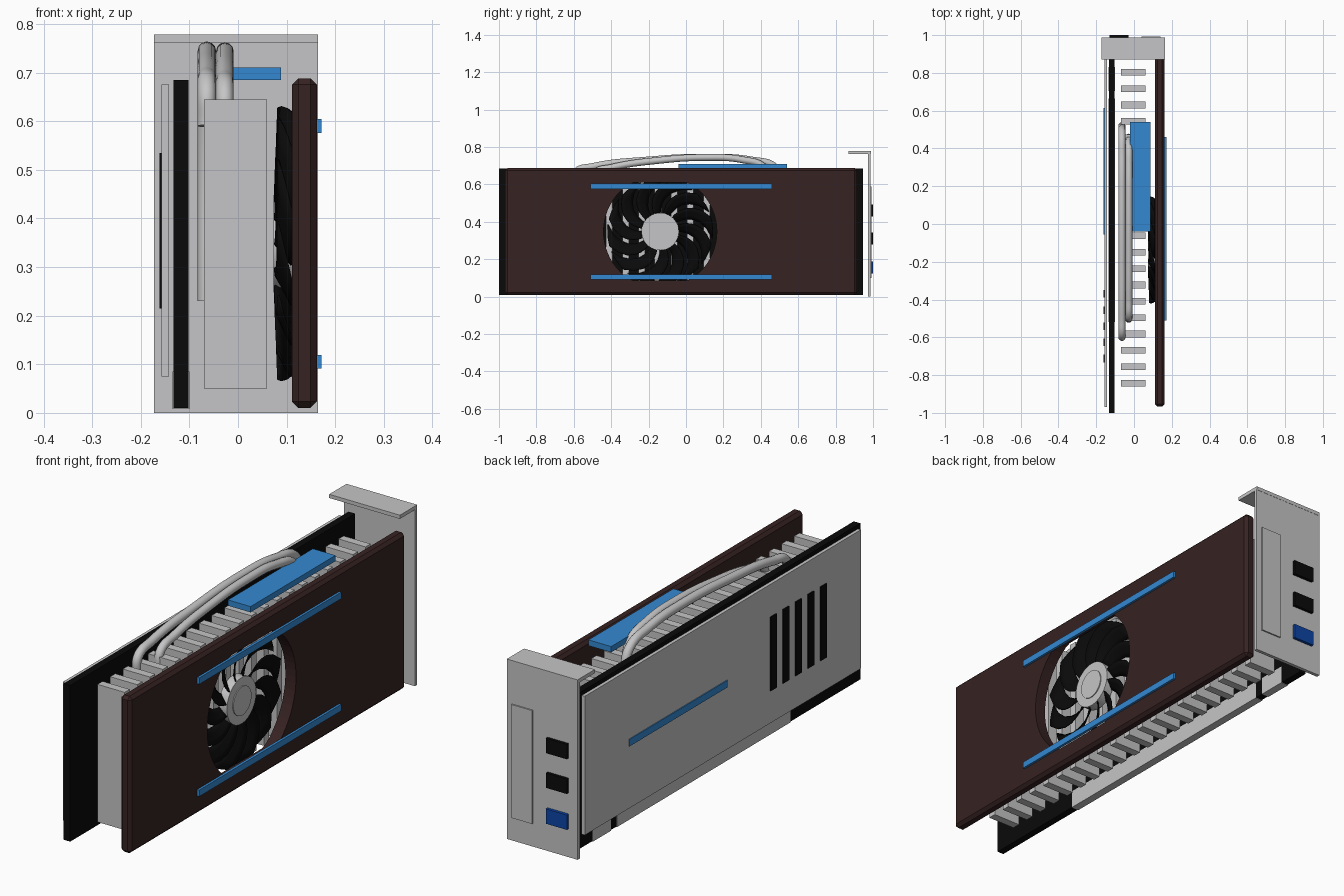
import bpy, bmesh
from math import sin, cos, radians, tau
from mathutils import Vector

cube = bpy.data.objects.get("Cube")
if cube:
    bpy.data.objects.remove(cube, do_unlink=True)


def material(name, r, g, b):
    m = bpy.data.materials.new(name)
    m.use_nodes = True
    m.diffuse_color = (r, g, b, 1)
    m.node_tree.nodes["Principled BSDF"].inputs["Base Color"].default_value = (r, g, b, 1)
    return m


GREY = material("light grey metal", 0.56, 0.56, 0.57)
BLACK = material("black", 0.003, 0.003, 0.003)
BROWN = material("dark brown", 0.038, 0.016, 0.016)
BLUE = material("bright blue", 0.034, 0.25, 0.64)
NAVY = material("port blue", 0.004, 0.06, 0.38)


def finish(name, bm, mat):
    bmesh.ops.recalc_face_normals(bm, faces=bm.faces)
    me = bpy.data.meshes.new(name)
    bm.to_mesh(me)
    bm.free()
    me.materials.append(mat)
    ob = bpy.data.objects.new(name, me)
    bpy.context.collection.objects.link(ob)
    return ob


def add_box(bm, xs, ys, zs):
    lo, hi = Vector((xs[0], ys[0], zs[0])), Vector((xs[1], ys[1], zs[1]))
    verts = bmesh.ops.create_cube(bm, size=1)["verts"]
    for v in verts:
        v.co = (lo + hi) / 2 + v.co * (hi - lo)


def box(name, mat, xs, ys, zs):
    bm = bmesh.new()
    add_box(bm, xs, ys, zs)
    return finish(name, bm, mat)


def prism_x(name, mat, points, x0, x1):
    """Extrude a closed (y, z) outline along x."""
    bm = bmesh.new()
    face = bm.faces.new([bm.verts.new((x0, y, z)) for y, z in points])
    geom = bmesh.ops.extrude_face_region(bm, geom=[face])["geom"]
    for v in geom:
        if isinstance(v, bmesh.types.BMVert):
            v.co.x = x1
    return finish(name, bm, mat)


def smooth(ob, angle=35):
    bpy.ops.object.select_all(action="DESELECT")
    ob.select_set(True)
    bpy.context.view_layer.objects.active = ob
    bpy.ops.object.shade_smooth_by_angle(angle=radians(angle))


# Circuit board and its edge connector
box("circuit_board", BLACK, (-0.133, -0.102), (-1, 0.945), (0.01, 0.685))
for i, ys in enumerate([(-0.52, 0.665), (0.705, 0.83)]):
    box(f"edge_connector_{i + 1}", GREY, (-0.135, -0.1), ys, (0.008, 0.085))

# Backplate with vent slots and accent stripe
box("backplate", GREY, (-0.157, -0.142), (-0.97, 0.915), (0.075, 0.675))
for i in range(5):
    y = -0.37 - 0.0855 * i
    box(f"vent_slot_{i + 1}", BLACK, (-0.161, -0.156), (y - 0.02, y + 0.02), (0.215, 0.535))
box("backplate_stripe", BLUE, (-0.161, -0.156), (-0.055, 0.615), (0.345, 0.375))

# Heatsink fins
bm = bmesh.new()
for i in range(20):
    y = 0.803 - 0.0866 * i
    add_box(bm, (-0.07, 0.06), (y - 0.0175, y + 0.0175), (0.05, 0.645))
finish("heatsink_fins", bm, GREY)


# Heat pipes arching over the fins
def pipe(name, x, radius, path):
    cu = bpy.data.curves.new(name, "CURVE")
    cu.dimensions = "3D"
    cu.bevel_depth = radius
    cu.bevel_resolution = 4
    cu.use_fill_caps = True
    cu.resolution_u = 10
    sp = cu.splines.new("BEZIER")
    sp.bezier_points.add(len(path) - 1)
    for p, (y, z) in zip(sp.bezier_points, path):
        p.co = (x, y, z)
        p.handle_left_type = p.handle_right_type = "AUTO"
    cu.materials.append(GREY)
    ob = bpy.data.objects.new(name, cu)
    bpy.context.collection.objects.link(ob)
    bpy.ops.object.select_all(action="DESELECT")
    ob.select_set(True)
    bpy.context.view_layer.objects.active = ob
    bpy.ops.object.convert(target="MESH")
    smooth(bpy.context.object, 50)


pipe("heat_pipe_outer", -0.064, 0.019,
     [(-0.6, 0.59), (-0.59, 0.665), (-0.5, 0.695), (-0.2, 0.73), (0.1, 0.745),
      (0.35, 0.73), (0.48, 0.69), (0.51, 0.6), (0.51, 0.23)])
pipe("heat_pipe_inner", -0.027, 0.018,
     [(-0.505, 0.59), (-0.49, 0.66), (-0.4, 0.69), (-0.15, 0.728), (0.1, 0.744),
      (0.3, 0.732), (0.42, 0.69), (0.45, 0.6), (0.45, 0.23)])

# Power connector block
box("power_connector", BLUE, (-0.02, 0.088), (-0.04, 0.54), (0.685, 0.71))

# Shroud with chamfered edges and a clipped round fan opening
FAN_Y, FAN_Z = -0.138, 0.348
shroud = box("shroud", BROWN, (0.111, 0.162), (-0.967, 0.915), (0.01, 0.688))
outline = []
for i in range(64):
    a = tau * i / 64
    dz = max(-0.262, min(0.262, 0.303 * sin(a)))
    outline.append((FAN_Y + 0.303 * cos(a), FAN_Z + dz))
cutter = prism_x("fan_opening_cutter", BROWN, outline, 0.05, 0.25)
cutter.hide_render = True
bev = shroud.modifiers.new("Chamfer", "BEVEL")
bev.width = 0.013
bev.segments = 1
cut = shroud.modifiers.new("Opening", "BOOLEAN")
cut.object = cutter
cut.solver = "EXACT"
bpy.ops.object.select_all(action="DESELECT")
shroud.select_set(True)
bpy.context.view_layer.objects.active = shroud
bpy.ops.object.convert(target="MESH")
bpy.data.objects.remove(cutter, do_unlink=True)

# Accent strips on the shroud
for name, z in (("lower_strip", 0.105), ("upper_strip", 0.59)):
    box(name, BLUE, (0.16, 0.172), (-0.51, 0.46), (z - 0.014, z + 0.014))

# Fan blades: swept, pitched sheets around the hub
bm = bmesh.new()
BLADES, ROWS, COLS = 12, 7, 4
for b in range(BLADES):
    grid = []
    for i in range(ROWS):
        t = i / (ROWS - 1)
        r = 0.085 + 0.197 * t
        row = []
        for j in range(COLS):
            s = j / (COLS - 1)
            a = tau * b / BLADES - radians(38 * t * t) + radians((20 + 4 * t) * s)
            x = 0.075 + 0.008 * t + (0.035 - 0.008 * t) * s
            row.append(bm.verts.new((x, FAN_Y + r * cos(a), FAN_Z + r * sin(a))))
        grid.append(row)
    for i in range(ROWS - 1):
        for j in range(COLS - 1):
            bm.faces.new((grid[i][j], grid[i + 1][j], grid[i + 1][j + 1], grid[i][j + 1]))
blades = finish("fan_blades", bm, BLACK)
sol = blades.modifiers.new("Thickness", "SOLIDIFY")
sol.thickness = 0.005
sol.offset = 0
smooth(blades, 40)


# Fan hub with a raised centre disc
def disc(r):
    return [(FAN_Y + r * cos(tau * i / 40), FAN_Z + r * sin(tau * i / 40)) for i in range(40)]


smooth(prism_x("fan_hub", GREY, disc(0.1), 0.073, 0.114))
smooth(prism_x("fan_hub_cap", GREY, disc(0.062), 0.11, 0.118))

# Mounting bracket with folded top flange
box("bracket_plate", GREY, (-0.173, 0.165), (0.972, 0.987), (0, 0.778))
box("bracket_flange", GREY, (-0.173, 0.165), (0.87, 0.988), (0.762, 0.778))
box("bracket_panel", GREY, (0.04, 0.14), (0.985, 0.993), (0.1, 0.59))

# Display ports
for name, mat, z in (("port_lower", NAVY, 0.155), ("port_middle", BLACK, 0.31), ("port_upper", BLACK, 0.46)):
    box(name, mat, (-0.13, -0.03), (0.985, 1.0), (z - 0.032, z + 0.032))
